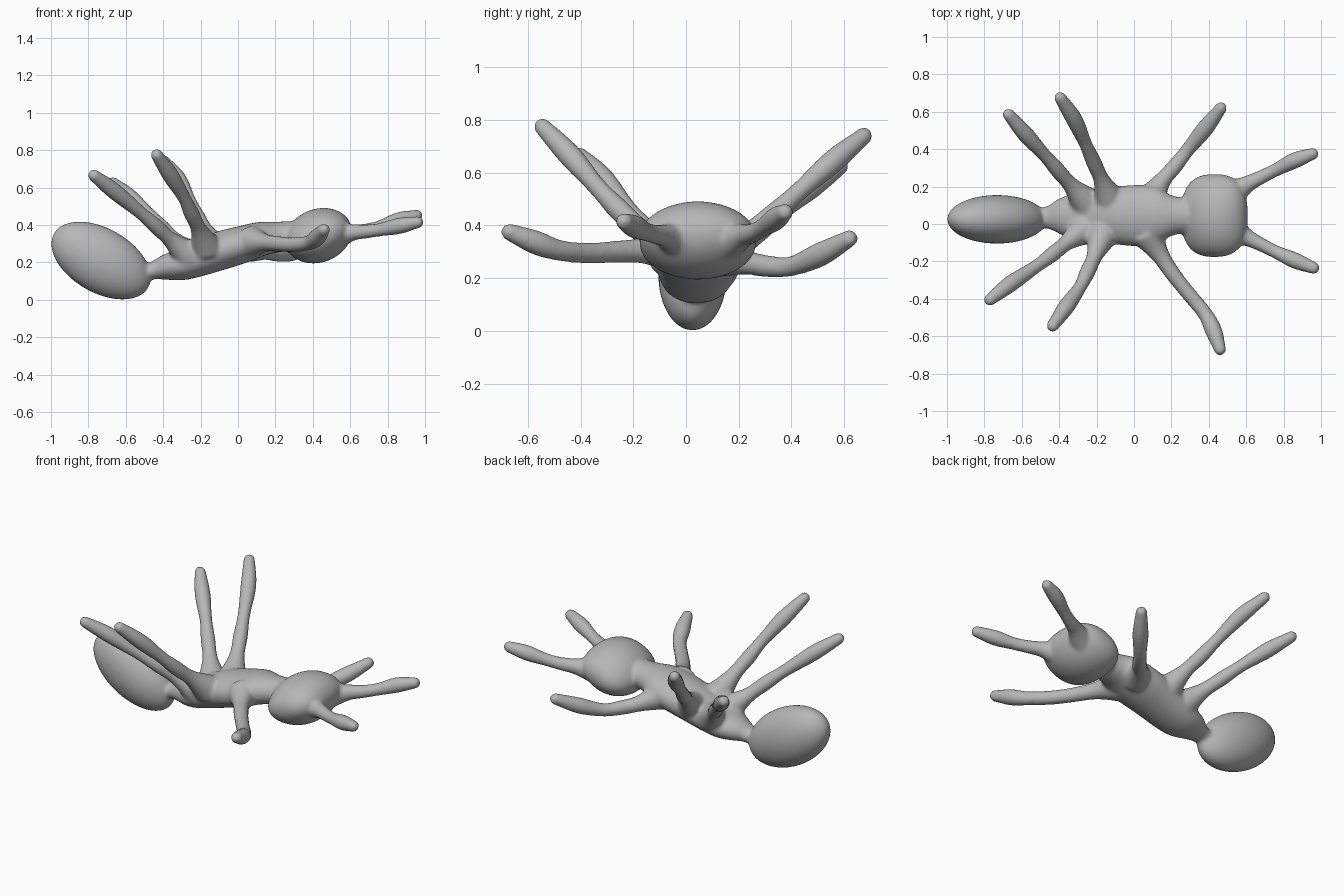
import bpy, bmesh, math
from mathutils import Vector, Matrix

bm = bmesh.new()


def ellipsoid(center, size, tilt=0.0, boxy=0.0):
    """Ellipsoid tilted about y; boxy squares off its plan outline."""
    verts = bmesh.ops.create_uvsphere(bm, u_segments=48, v_segments=32, radius=1)["verts"]
    m = (Matrix.Translation(center) @ Matrix.Rotation(math.radians(tilt), 4, 'Y')
         @ Matrix.Diagonal((*size, 1)))
    for v in verts:
        c = v.co.copy()
        k = 1 + boxy * c.x ** 2 * c.y ** 2
        v.co = m @ Vector((c.x * k, c.y * k, c.z))


def spline(keys, steps=6):
    """Catmull-Rom samples through the key sections."""
    k = [Vector(p) for p in keys]
    k = [2 * k[0] - k[1]] + k + [2 * k[-1] - k[-2]]
    out = []
    for i in range(1, len(k) - 2):
        a, b, c, d = k[i - 1:i + 3]
        for s in range(steps):
            t = s / steps
            out.append(0.5 * (2 * b + (c - a) * t + (2 * a - 5 * b + 4 * c - d) * t ** 2
                              + (3 * b - a - 3 * c + d) * t ** 3))
    return out + [k[-2]]


def loft(keys, n=24):
    """Closed tube through sections (x, y, z, half width, half height)."""
    pts = spline(keys)
    pos = [Vector(p[:3]) for p in pts]
    rings = []
    for i, p in enumerate(pts):
        t = (pos[min(i + 1, len(pos) - 1)] - pos[max(i - 1, 0)]).normalized()
        side = Vector((0, 0, 1)).cross(t).normalized()
        up = t.cross(side)
        rings.append([bm.verts.new(pos[i] + side * p[3] * math.cos(a) + up * p[4] * math.sin(a))
                      for a in (2 * math.pi * j / n for j in range(n))])
    for r, s in zip(rings, rings[1:]):
        for j in range(n):
            bm.faces.new((r[j], r[(j + 1) % n], s[(j + 1) % n], s[j]))
    bm.faces.new(rings[0][::-1])
    bm.faces.new(rings[-1])


def limb(path, radii):
    """Knobbly limb with a flared root and a round tip."""
    loft([(*p, r, r) for p, r in zip(path, radii)])
    ellipsoid(path[-1], (radii[-1],) * 3)


# Abdomen, thorax and head
ellipsoid((-0.732, 0.025, 0.21), (0.292, 0.13, 0.172), tilt=30)
loft([(-0.56, 0.03, 0.13, 0.05, 0.04), (-0.46, 0.035, 0.155, 0.062, 0.047),
      (-0.38, 0.04, 0.175, 0.105, 0.07), (-0.28, 0.04, 0.195, 0.135, 0.088),
      (-0.10, 0.045, 0.26, 0.155, 0.103), (0.02, 0.045, 0.295, 0.165, 0.1),
      (0.12, 0.045, 0.325, 0.152, 0.092), (0.2, 0.045, 0.335, 0.11, 0.083),
      (0.27, 0.045, 0.34, 0.097, 0.08), (0.36, 0.045, 0.345, 0.11, 0.08)])
ellipsoid((0.43, 0.045, 0.343), (0.183, 0.222, 0.143), tilt=-20, boxy=0.35)

# Raised rear and middle legs
RAISED = (0.085, 0.044, 0.042, 0.036, 0.045, 0.033)
limb([(-0.26, 0.12, 0.24), (-0.34, 0.21, 0.32), (-0.41, 0.29, 0.39),
      (-0.48, 0.37, 0.46), (-0.58, 0.48, 0.55), (-0.67, 0.585, 0.625)], RAISED)
limb([(-0.13, 0.13, 0.28), (-0.175, 0.24, 0.37), (-0.215, 0.33, 0.44),
      (-0.26, 0.43, 0.53), (-0.32, 0.56, 0.645), (-0.395, 0.675, 0.74)], RAISED)
limb([(-0.27, -0.03, 0.24), (-0.36, -0.10, 0.32), (-0.44, -0.165, 0.395),
      (-0.52, -0.225, 0.465), (-0.66, -0.32, 0.58), (-0.77, -0.405, 0.665)], RAISED)
limb([(-0.17, -0.06, 0.28), (-0.21, -0.17, 0.38), (-0.25, -0.26, 0.465),
      (-0.29, -0.34, 0.55), (-0.36, -0.44, 0.665), (-0.435, -0.545, 0.775)], RAISED)

# Low front legs
limb([(0.07, -0.05, 0.31), (0.14, -0.165, 0.305), (0.21, -0.27, 0.30),
      (0.29, -0.37, 0.295), (0.38, -0.48, 0.305), (0.425, -0.57, 0.335),
      (0.46, -0.67, 0.375)], (0.09, 0.05, 0.042, 0.04, 0.04, 0.046, 0.033))
limb([(0.08, 0.12, 0.29), (0.15, 0.23, 0.26), (0.22, 0.31, 0.245),
      (0.29, 0.40, 0.245), (0.38, 0.51, 0.29), (0.465, 0.62, 0.35)],
     (0.09, 0.048, 0.042, 0.038, 0.046, 0.033))

# Antennae
FEELER = (0.075, 0.046, 0.038, 0.036, 0.044, 0.033)
limb([(0.52, 0.16, 0.34), (0.61, 0.215, 0.36), (0.68, 0.25, 0.37),
      (0.76, 0.29, 0.39), (0.86, 0.34, 0.425), (0.955, 0.375, 0.45)], FEELER)
limb([(0.52, -0.03, 0.34), (0.61, -0.075, 0.36), (0.68, -0.11, 0.365),
      (0.76, -0.15, 0.375), (0.86, -0.195, 0.395), (0.96, -0.235, 0.415)], FEELER)

# Fuse everything into one soft skin
bmesh.ops.recalc_face_normals(bm, faces=bm.faces)
mesh = bpy.data.meshes.new("ant_body")
bm.to_mesh(mesh)
bm.free()
ant = bpy.data.objects.new("ant_body", mesh)
bpy.context.collection.objects.link(ant)

clay = bpy.data.materials.new("clay_grey")
clay.diffuse_color = (0.47, 0.47, 0.47, 1)
mesh.materials.append(clay)

remesh = ant.modifiers.new("fuse", 'REMESH')
remesh.mode = 'VOXEL'
remesh.voxel_size = 0.01
remesh.use_smooth_shade = True
soften = ant.modifiers.new("soften", 'SMOOTH')
soften.factor = 0.5
soften.iterations = 10
